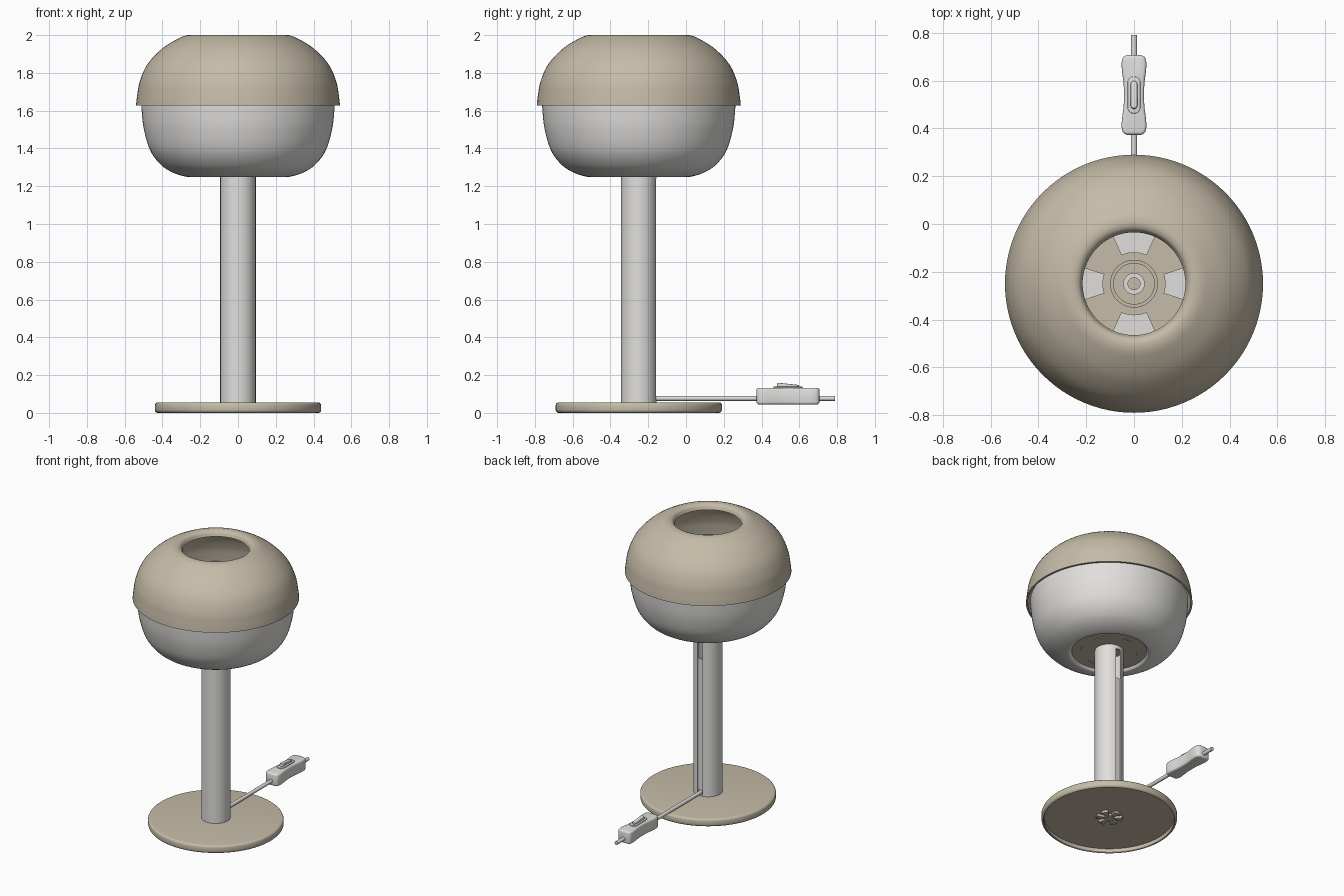
import bpy, bmesh, math
from mathutils import Vector

if "Cube" in bpy.data.objects:
    bpy.data.objects.remove(bpy.data.objects["Cube"], do_unlink=True)

AXIS_Y = -0.25      # lamp stands ahead of the trailing cable
SWITCH_Y = 0.54


def material(name, rgb):
    m = bpy.data.materials.new(name)
    m.use_nodes = True
    m.diffuse_color = (*rgb, 1)
    m.node_tree.nodes["Principled BSDF"].inputs["Base Color"].default_value = (*rgb, 1)
    return m


beige = material("warm beige", (0.56, 0.50, 0.39))
white = material("soft white", (0.75, 0.74, 0.72))


def add_object(name, bm, mat, location=(0, 0, 0)):
    mesh = bpy.data.meshes.new(name)
    bm.to_mesh(mesh)
    bm.free()
    mesh.materials.append(mat)
    ob = bpy.data.objects.new(name, mesh)
    ob.location = location
    bpy.context.collection.objects.link(ob)
    return ob


def finish(ob, angle=35):
    """Apply modifiers, then smooth while keeping hard edges."""
    bpy.ops.object.select_all(action='DESELECT')
    ob.select_set(True)
    bpy.context.view_layer.objects.active = ob
    for mod in list(ob.modifiers):
        bpy.ops.object.modifier_apply(modifier=mod.name)
    bpy.ops.object.shade_smooth_by_angle(angle=math.radians(angle))
    return ob


def spline(points, steps=6):
    """Catmull-Rom curve through the profile points."""
    p = [Vector(q) for q in points]
    p = [2 * p[0] - p[1]] + p + [2 * p[-1] - p[-2]]
    out = []
    for a, b, c, d in zip(p, p[1:], p[2:], p[3:]):
        for i in range(steps):
            t = i / steps
            out.append(0.5 * (2 * b + (c - a) * t + (2 * a - 5 * b + 4 * c - d) * t ** 2
                              + (3 * b - a - 3 * c + d) * t ** 3))
    return out + [p[-2]]


def lathe(name, profile, mat, closed=False, thickness=0, segs=96):
    """Revolve an (r, z) profile, listed from the bottom up the outside."""
    bm = bmesh.new()
    rings = []
    for r, z in profile:
        rings.append([bm.verts.new((r * math.cos(a), r * math.sin(a), z))
                      for a in (math.tau * i / segs for i in range(segs))])
    pairs = list(zip(rings, rings[1:]))
    if closed:
        pairs.append((rings[-1], rings[0]))
    for low, high in pairs:
        for i in range(segs):
            j = (i + 1) % segs
            bm.faces.new((low[i], low[j], high[j], high[i]))
    bmesh.ops.remove_doubles(bm, verts=bm.verts, dist=1e-5)
    ob = add_object(name, bm, mat, (0, AXIS_Y, 0))
    if thickness:
        mod = ob.modifiers.new("wall", 'SOLIDIFY')
        mod.thickness, mod.offset = thickness, -1
    return ob


def prism(name, outline, z0, z1, mat, y=AXIS_Y, bevel=0):
    """Extrude an outline in x and y between two heights."""
    bm = bmesh.new()
    mid = (z0 + z1) / 2
    face = bm.faces.new([bm.verts.new((px, py, z0 - mid)) for px, py in outline])
    up = bmesh.ops.extrude_face_region(bm, geom=[face])
    bmesh.ops.translate(bm, vec=(0, 0, z1 - z0),
                        verts=[v for v in up["geom"] if isinstance(v, bmesh.types.BMVert)])
    bmesh.ops.recalc_face_normals(bm, faces=bm.faces)
    ob = add_object(name, bm, mat, (0, y, mid))
    if bevel:
        mod = ob.modifiers.new("round", 'BEVEL')
        mod.width, mod.segments = bevel, 3
        mod.limit_method, mod.angle_limit = 'ANGLE', math.radians(50)
    return ob


def box(hx, y0, y1):
    return [(-hx, y0), (hx, y0), (hx, y1), (-hx, y1)]


def sector(r0, r1, middle, spread, n=8):
    angles = [math.radians(middle + spread * (i / n - 0.5)) for i in range(n + 1)]
    return ([(r1 * math.cos(a), r1 * math.sin(a)) for a in angles]
            + [(r0 * math.cos(a), r0 * math.sin(a)) for a in reversed(angles)])


def capsule(hx, hy, n=10):
    pts = []
    for sign in (1, -1):
        for i in range(n + 1):
            a = math.pi * i / n
            pts.append((sign * hx * math.cos(a), sign * (hy - hx + hx * math.sin(a))))
    return pts


# Base plate, hollow underneath
finish(lathe("base", [(0, 0.03), (0.422, 0.03), (0.422, 0.004), (0.426, 0), (0.432, 0.002),
                      (0.438, 0.008), (0.44, 0.015), (0.44, 0.042), (0.437, 0.049),
                      (0.431, 0.054), (0.425, 0.055), (0, 0.055)], beige))

# Lobed fixing nut under the base
finish(lathe("base_nut", [(0, 0.01), (0.03, 0.01), (0.035, 0.016), (0.035, 0.031)], beige, segs=32))
for k in range(6):
    finish(prism("base_nut_lobe", sector(0.03, 0.085, k * 60 + 30, 32), 0.012, 0.031, beige, bevel=0.004))

# Hollow pole with a slot down the back
pole = lathe("pole", [(0.094, 0.05), (0.094, 1.3), (0.084, 1.3), (0.084, 0.05)], white, closed=True)
cutter = prism("slot_cutter", box(0.021, 0.05, 0.15), 0.065, 1.24, white)
cutter.hide_render = True
slot = pole.modifiers.new("slot", 'BOOLEAN')
slot.operation, slot.solver, slot.object = 'DIFFERENCE', 'EXACT', cutter
finish(pole)
bpy.data.objects.remove(cutter, do_unlink=True)
finish(prism("slot_cover", box(0.026, 0.07, 0.082), 0.09, 1.03, white))

# White diffuser bowl
bowl = spline([(0.24, 1.278), (0.248, 1.258), (0.272, 1.25), (0.345, 1.272), (0.41, 1.315),
               (0.465, 1.39), (0.498, 1.5), (0.51, 1.6), (0.511, 1.65)])
finish(lathe("diffuser", bowl, white, thickness=0.012))

# Beige upper shade with a rolled opening
dome = spline([(0.54, 1.628), (0.534, 1.68), (0.52, 1.755), (0.48, 1.845), (0.4, 1.93),
               (0.31, 1.985), (0.262, 2.0), (0.23, 1.992), (0.215, 1.965)])
finish(lathe("shade", dome, beige, thickness=0.012))

# Closing disc under the bowl, with small tabs
finish(lathe("lower_disc", [(0, 1.266), (0.246, 1.266), (0.246, 1.28), (0, 1.28)], beige))
for k in range(6):
    finish(prism("lower_disc_tab", sector(0.18, 0.19, k * 60 + 30, 20), 1.262, 1.27, beige))

# Lamp carrier inside the shade
finish(lathe("carrier", [(0, 1.58), (0.5, 1.58), (0.5, 1.6), (0, 1.6)], beige))
for k in range(4):
    finish(prism("carrier_plate", sector(0.13, 0.26, k * 90, 48 if k % 2 else 36), 1.595, 1.609, white))
finish(lathe("socket", [(0.1, 1.59), (0.1, 1.65), (0.085, 1.65), (0.085, 1.59)],
             beige, closed=True, segs=48))
finish(lathe("socket_core", [(0.045, 1.59), (0.045, 1.63), (0.025, 1.63), (0.025, 1.59)],
             white, closed=True, segs=32))

# Cable running out of the back
cable = bmesh.new()
bmesh.ops.create_cone(cable, cap_ends=True, segments=24, radius1=0.013, radius2=0.013, depth=0.98)
cable_ob = add_object("cable", cable, white, (0, 0.3, 0.077))
cable_ob.rotation_euler.x = math.pi / 2
finish(cable_ob)

# Waisted inline switch
side = spline([(0.03, -0.167), (0.046, -0.157), (0.052, -0.13), (0.049, -0.09), (0.043, -0.04),
               (0.043, 0.04), (0.049, 0.09), (0.052, 0.13), (0.046, 0.157), (0.03, 0.167)], 3)
body = [(p.x, p.y) for p in side] + [(-p.x, p.y) for p in reversed(side)]
finish(prism("switch_body", body, 0.045, 0.133, white, SWITCH_Y, 0.012))
finish(prism("switch_bezel", capsule(0.027, 0.078), 0.125, 0.139, white, SWITCH_Y, 0.003))
rocker = prism("switch_rocker", capsule(0.014, 0.058), 0.128, 0.154, white, SWITCH_Y, 0.004)
rocker.rotation_euler.x = math.radians(-6)
finish(rocker)
